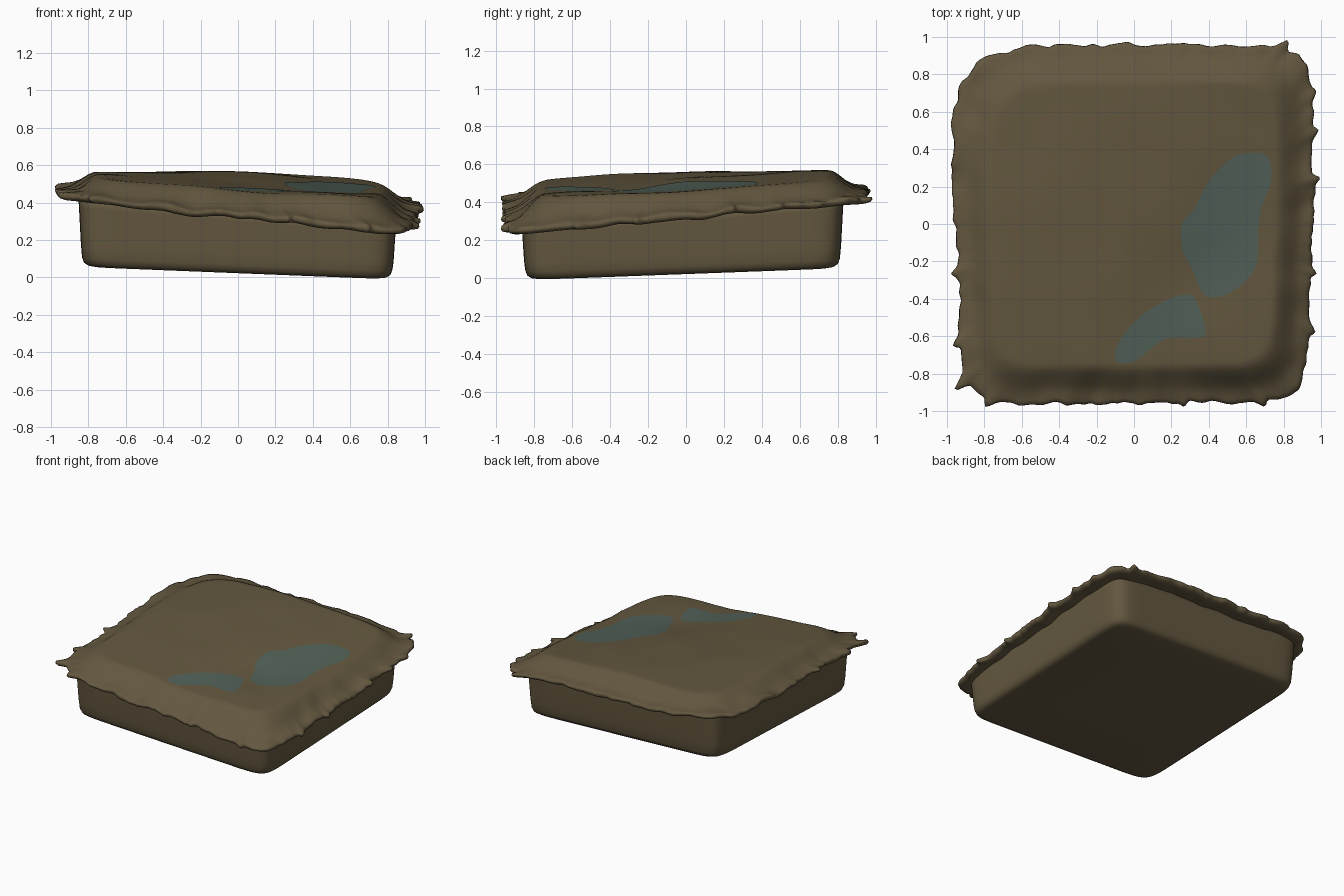
import bpy, bmesh
from math import sin, cos, tau, radians, exp
from mathutils import Vector, noise

cube = bpy.data.objects.get("Cube")
if cube:
    bpy.data.objects.remove(cube, do_unlink=True)


def make_material(name, rgb):
    mat = bpy.data.materials.new(name)
    mat.use_nodes = True
    color = (*rgb, 1)
    mat.diffuse_color = color
    bsdf = mat.node_tree.nodes["Principled BSDF"]
    bsdf.inputs["Base Color"].default_value = color
    bsdf.inputs["Roughness"].default_value = 0.9
    return mat


mud = make_material("mud brown", (0.125, 0.096, 0.05))
water = make_material("murky water", (0.083, 0.12, 0.097))


def loft(name, rings, mat, cap_first=False, cap_last=False):
    """Skin a list of closed rings of points with smooth quads."""
    bm = bmesh.new()
    loops = [[bm.verts.new(p) for p in ring] for ring in rings]
    n = len(loops[0])
    for lo, hi in zip(loops, loops[1:]):
        for i in range(n):
            j = (i + 1) % n
            bm.faces.new((lo[i], lo[j], hi[j], hi[i]))
    for flag, loop in ((cap_first, loops[0]), (cap_last, loops[-1])):
        if flag:
            hub = bm.verts.new(sum((v.co for v in loop), Vector()) / n)
            for i in range(n):
                bm.faces.new((loop[i], loop[(i + 1) % n], hub))
    bmesh.ops.recalc_face_normals(bm, faces=bm.faces)
    mesh = bpy.data.meshes.new(name)
    bm.to_mesh(mesh)
    bm.free()
    mesh.materials.append(mat)
    for poly in mesh.polygons:
        poly.use_smooth = True
    obj = bpy.data.objects.new(name, mesh)
    bpy.context.collection.objects.link(obj)


def wobble(x, y, freq, seed=0.0):
    return noise.noise(Vector((x * freq, y * freq, seed)))


def smooth(t):
    t = min(1, max(0, t))
    return t * t * (3 - 2 * t)


# Height fields: sagging top with a shallow basin, lower lip, tilted underside
HEIGHTS = ((0.53, 0.47, 0.43), (0.56, 0.53, 0.47), (0.555, 0.565, 0.515))


def quad_weights(t):
    t = max(-1.1, min(1.1, t / 0.75))
    return (t * (t - 1) / 2, 1 - t * t, t * (t + 1) / 2)


def top_z(x, y):
    wx, wy = quad_weights(x), quad_weights(y)
    z = sum(wy[j] * wx[i] * HEIGHTS[j][i] for j in range(3) for i in range(3))
    basin = exp(-((x - y - 0.6) / 0.38) ** 2 - ((x + y - 0.1) / 0.8) ** 2)
    return z + 0.009 * wobble(x, y, 2.5) - 0.022 * basin


def lip_z(x, y):
    return 0.372 - 0.068 * x + 0.0625 * y + 0.032 * x * y


def floor_z(x, y):
    return 0.052 - 0.04 * x + 0.0375 * y


SEGMENTS = 480
ANGLES = [tau * i / SEGMENTS for i in range(SEGMENTS)]


def squircle(a, power):
    c, s = cos(a), sin(a)
    r = (abs(c) ** power + abs(s) ** power) ** (-1 / power)
    return c * r, s * r


# Base block with rounded lower edges
def base_ring(half, height):
    ring = []
    for a in ANGLES:
        ux, uy = squircle(a, 15)
        x, y = ux * half - 0.004, uy * half - 0.018
        ring.append((x, y, height(x, y)))
    return ring


def at_wall(t, lift=0.0):
    return lambda x, y: floor_z(x, y) * (1 - t) + (lip_z(x, y) + 0.03) * t + lift


base_rings = [base_ring(h, at_wall(0, lift)) for h, lift in
              ((0.4, 0), (0.77, 0), (0.8, 0.005), (0.82, 0.018), (0.83, 0.045))]
base_rings += [base_ring(0.83 + 0.02 * t, at_wall(t)) for t in (0.3, 0.5, 0.7, 0.85, 1)]
loft("base_block", base_rings, mud, cap_first=True, cap_last=True)

# Overhanging crust with a ragged, drooping edge
SPIKES = [(radians(d), amp) for d, amp in
          ((14, .035), (27, .025), (50, .045), (36, .02), (195, .035), (213, .04),
           (221.5, .08), (229.5, .035), (286, .025), (307, .035), (330, .03), (345, .03))]


def ragged(a):
    x, y = cos(a), sin(a)
    lumps = 0.018 * wobble(x, y, 9, 2) + 0.012 * wobble(x, y, 20, 5)
    return lumps + sum(amp * exp(-((a - c) / 0.02) ** 2) for c, amp in SPIKES)


def crust_outline(a, s):
    # the back right corner is the roundest
    power = 5 if radians(90) < a < radians(180) else 9
    ux, uy = squircle(a, power)
    reach = 0.957 + 0.012 * wobble(cos(a), sin(a), 2, 9)
    reach += ragged(a) * smooth((s - 0.9) / 0.1)
    x, y = ux * s * reach, uy * s * reach
    x *= 1 - 0.05 * max(0, -y)
    if x < 0:
        x *= 1 + 0.03 * max(0, y)
    return x, y


def crust_ring(s, under=None):
    ring = []
    for a in ANGLES:
        x, y = crust_outline(a, s)
        edge = lip_z(x, y) + 0.02 * wobble(cos(a), sin(a), 6, 4)
        if under is None:
            drop = max(0, (s - 0.785) / 0.215)
            t = 0.6 * smooth(drop / 0.75) + 0.4 * drop ** 1.5
            z = top_z(x, y) * (1 - t) + (edge + 0.035) * t
            z += 0.015 * drop * wobble(x, y, 7, 3)
        else:
            z = edge + under
        ring.append((x, y, z))
    return ring


crust_rings = [crust_ring(0.03 * i) for i in range(1, 26)]
crust_rings += [crust_ring(0.78 + 0.02 * i) for i in range(12)]
crust_rings += [crust_ring(s, u) for s, u in
                ((1.003, 0.02), (0.995, 0.008), (0.975, 0.0), (0.94, 0.002),
                 (0.91, 0.01), (0.82, 0.015))]
loft("mud_crust", crust_rings, mud, cap_first=True)


# Paper-thin puddles lying on the crust
def chaikin(points, rounds=3):
    for _ in range(rounds):
        nxt = points[1:] + points[:1]
        points = [p.lerp(q, f) for p, q in zip(points, nxt) for f in (0.25, 0.75)]
    return points


def puddle(name, outline):
    points = chaikin([Vector(p) for p in outline])
    mid = sum(points, Vector((0, 0))) / len(points)
    rings = []
    for step in range(12):
        ring = [mid.lerp(p, 1 - step / 12) for p in points]
        rings.append([(p.x, p.y, top_z(p.x, p.y) + 0.002) for p in ring])
    loft(name, rings, water, cap_last=True)


puddle("large_puddle", (
    (.37, .19), (.45, .29), (.54, .37), (.62, .38), (.72, .38), (.745, .24), (.68, .1),
    (.66, -.05), (.665, -.22), (.58, -.33), (.45, -.4), (.36, -.38), (.32, -.25),
    (.25, -.14), (.25, .02), (.33, .08)))
puddle("small_puddle", (
    (-.11, -.745), (-.09, -.63), (.03, -.49), (.16, -.41), (.28, -.37), (.33, -.39),
    (.39, -.57), (.37, -.615), (.18, -.6), (.09, -.665), (0, -.745)))
